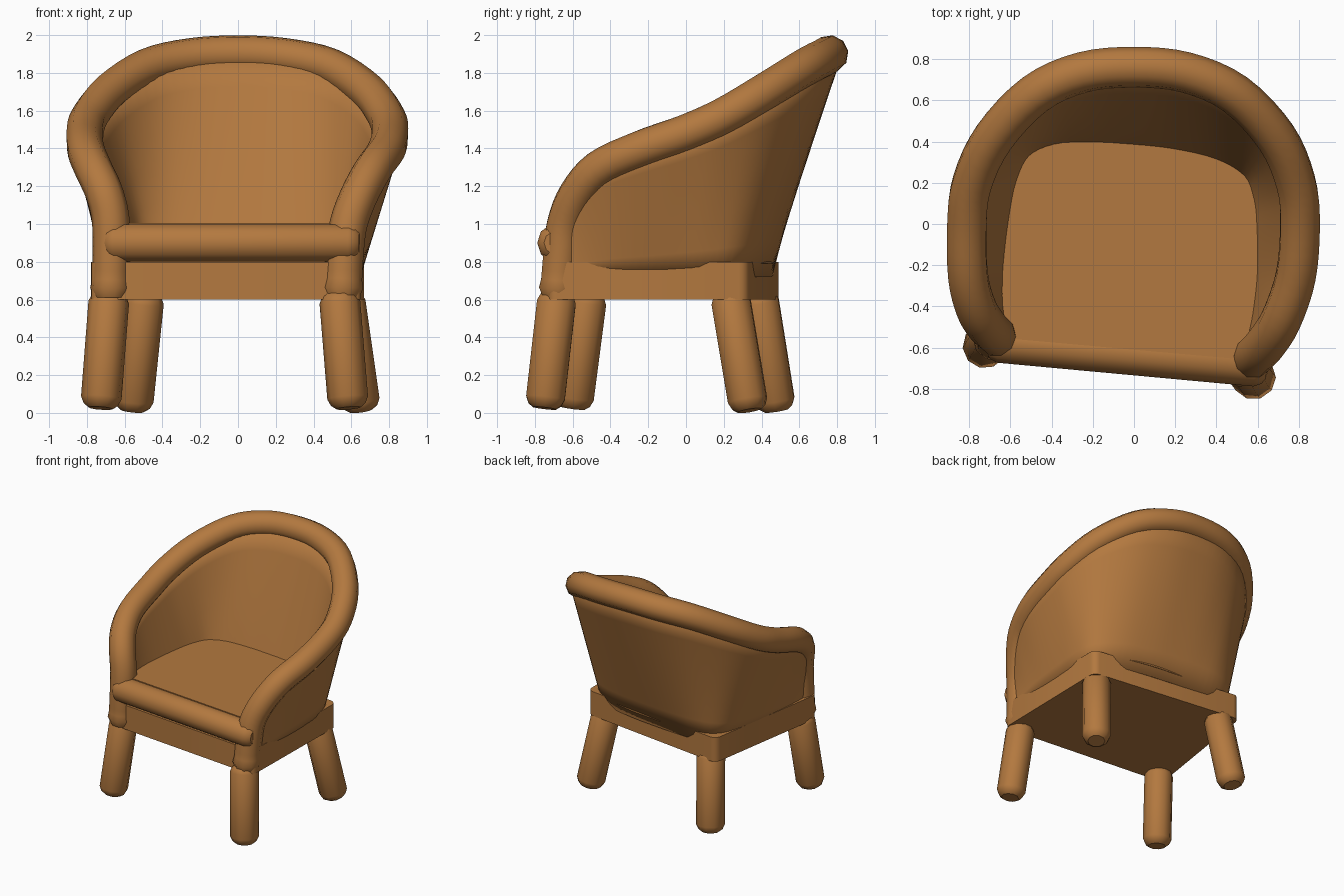
import bpy, bmesh
from mathutils import Vector

if "Cube" in bpy.data.objects:
    bpy.data.objects.remove(bpy.data.objects["Cube"])

mat = bpy.data.materials.new("tan brown")
mat.diffuse_color = (0.45, 0.19, 0.05, 1)
mat.use_nodes = True
mat.node_tree.nodes["Principled BSDF"].inputs["Base Color"].default_value = mat.diffuse_color


def smooth_path(pts, n=4):
    """Catmull-Rom curve through the points."""
    p = [Vector(q) for q in pts]
    p = [2 * p[0] - p[1]] + p + [2 * p[-1] - p[-2]]
    out = []
    for i in range(1, len(p) - 2):
        a, b, c, d = p[i - 1:i + 3]
        for k in range(n):
            t = k / n
            out.append(0.5 * (2 * b + (c - a) * t + (2 * a - 5 * b + 4 * c - d) * t * t
                              + (3 * b - a - 3 * c + d) * t ** 3))
    return out + [p[-2]]


def finish(ob, angle=0.7):
    bpy.ops.object.select_all(action='DESELECT')
    ob.select_set(True)
    bpy.context.view_layer.objects.active = ob
    if ob.type == 'CURVE':
        bpy.ops.object.convert(target='MESH')
        ob = bpy.context.object
    ob.data.materials.clear()
    ob.data.materials.append(mat)
    bpy.ops.object.shade_smooth_by_angle(angle=angle)
    return ob


def tube(name, pts, radii):
    cu = bpy.data.curves.new(name, 'CURVE')
    cu.dimensions = '3D'
    cu.bevel_depth = 1.0
    cu.bevel_resolution = 3
    cu.use_fill_caps = True
    sp = cu.splines.new('POLY')
    sp.points.add(len(pts) - 1)
    for q, p, r in zip(sp.points, pts, radii):
        q.co = (*p, 1)
        q.radius = r
    ob = bpy.data.objects.new(name, cu)
    bpy.context.collection.objects.link(ob)
    return finish(ob)


def rounded_rod(name, a, b, r):
    """Straight rod with softly rounded ends."""
    a, b = Vector(a), Vector(b)
    d = (b - a).normalized()
    steps = [(0, .6), (.02, .85), (.055, 1)]
    pts = [a + d * s for s, _ in steps] + [b - d * s for s, _ in reversed(steps)]
    rad = [r * k for _, k in steps] + [r * k for _, k in reversed(steps)]
    return tube(name, pts, rad)


def mesh_object(name, bm):
    bmesh.ops.recalc_face_normals(bm, faces=bm.faces)
    me = bpy.data.meshes.new(name)
    bm.to_mesh(me)
    bm.free()
    ob = bpy.data.objects.new(name, me)
    bpy.context.collection.objects.link(ob)
    return ob


def prism(name, outline, z0, z1, corner=0.0):
    bm = bmesh.new()
    f = bm.faces.new([bm.verts.new((p[0], p[1], z0)) for p in outline])
    ext = bmesh.ops.extrude_face_region(bm, geom=[f])
    bmesh.ops.translate(bm, vec=(0, 0, z1 - z0),
                        verts=[v for v in ext['geom'] if isinstance(v, bmesh.types.BMVert)])
    if corner:
        up = [e for e in bm.edges if abs(e.verts[0].co.z - e.verts[1].co.z) > 1e-4]
        bmesh.ops.bevel(bm, geom=up, offset=corner, segments=4, profile=0.5, affect='EDGES')
    return finish(mesh_object(name, bm))


# Rolled rim: from the right front corner, over the back, to the left front corner
rim = [(.555, -.675, .66), (.565, -.66, .84), (.585, -.64, 1.0), (.64, -.58, 1.15), (.715, -.46, 1.29),
       (.785, -.25, 1.39), (.805, 0, 1.48), (.785, .2, 1.57), (.69, .42, 1.70), (.49, .63, 1.83),
       (.25, .735, 1.885), (0, .76, 1.90), (-.25, .735, 1.885), (-.48, .63, 1.83), (-.68, .42, 1.70),
       (-.785, .2, 1.57), (-.81, 0, 1.48), (-.805, -.25, 1.39), (-.765, -.41, 1.29), (-.71, -.50, 1.17),
       (-.675, -.535, 1.03), (-.67, -.55, .84), (-.675, -.555, .66)]
path = smooth_path(rim)
end = Vector((0, 0, .05))
path = [path[0] - end] + path + [path[-1] - end]
tube("rolled_rim", path, [.085, .108] + [.1] * (len(path) - 4) + [.108, .085])

# Foot line of the shell, matched point by point to the rim
foot = [(.565, -.66), (.575, -.6), (.58, -.5), (.583, -.38), (.585, -.22), (.587, -.06), (.585, .1),
        (.55, .22), (.41, .295), (.2, .34), (0, .365), (-.2, .385), (-.38, .395), (-.51, .36),
        (-.565, .24), (-.60, .05), (-.63, -.15), (-.65, -.3), (-.665, -.42), (-.67, -.5), (-.665, -.55)]
FOOT_Z = 0.74
top_line = smooth_path(rim[1:-1])
foot_line = smooth_path([(x, y, FOOT_Z) for x, y in foot])

# Curved back and arm shell lofted between foot line and rim
bm = bmesh.new()
ROWS = 6
grid = [[bm.verts.new(f.lerp(t, k / ROWS)) for k in range(ROWS + 1)]
        for f, t in zip(foot_line, top_line)]
for a, b in zip(grid, grid[1:]):
    for k in range(ROWS):
        bm.faces.new((a[k], b[k], b[k + 1], a[k + 1]))
shell = mesh_object("back_shell", bm)
mod = shell.modifiers.new("thickness", 'SOLIDIFY')
mod.thickness = 0.13
mod.offset = 0
finish(shell)

# Seat fills the shell at cushion height, with a roll along its front
seat = [f.lerp(t, min(1, max(0, (1.0 - FOOT_Z) / (t.z - FOOT_Z)))) for f, t in zip(foot_line, top_line)]
prism("seat", seat, .79, 1.005)
rounded_rod("seat_front_roll", (-.71, -.565, .9), (.645, -.69, .9), .103)

# Apron under the seat
prism("apron", [(-.785, -.6), (.65, -.735), (.668, .33), (-.615, .495)], .6, .8, .05)

# Splayed legs: top and foot centres
legs = {"front_left_leg": ((-.68, -.52, .64), (-.728, -.60, .025)),
        "front_right_leg": ((.535, -.68, .64), (.585, -.75, .025)),
        "back_left_leg": ((-.495, .38, .64), (-.56, .48, .012)),
        "back_right_leg": ((.56, .23, .64), (.65, .335, .012))}
for name, (top, bottom) in legs.items():
    rounded_rod(name, top, bottom, .108)
